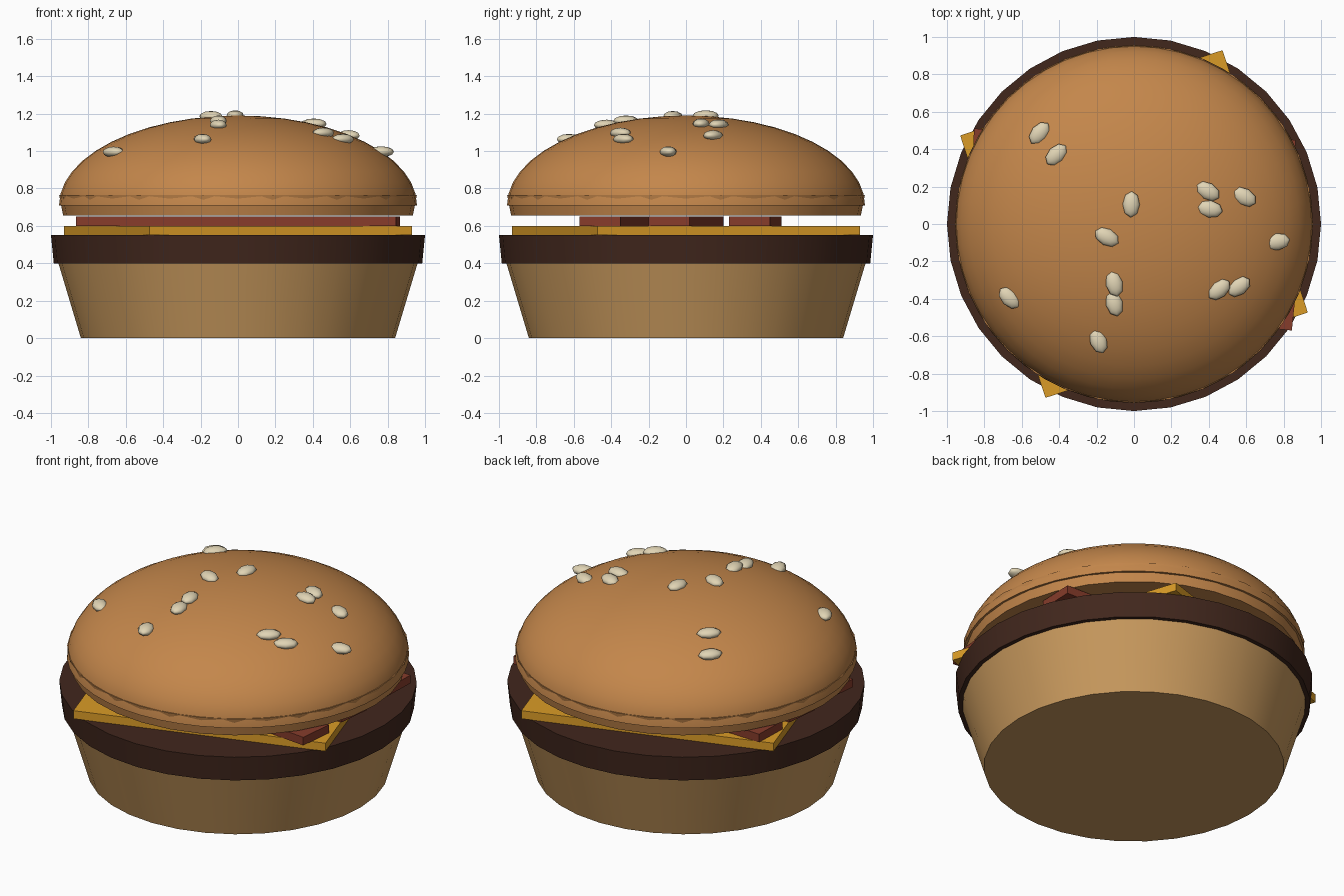
import bpy, bmesh
from math import radians, sqrt

if "Cube" in bpy.data.objects:
    bpy.data.objects.remove(bpy.data.objects["Cube"])

def material(name, rgb):
    m = bpy.data.materials.new(name)
    m.diffuse_color = (*rgb, 1)
    m.use_nodes = True
    m.node_tree.nodes["Principled BSDF"].inputs["Base Color"].default_value = m.diffuse_color
    return m

CRUST = material("crust", (0.55, 0.24, 0.07))
BREAD = material("bread", (0.58, 0.32, 0.11))
MEAT = material("meat", (0.053, 0.02, 0.012))
CHEESE = material("cheese", (0.70, 0.33, 0.02))
BACON = material("bacon", (0.24, 0.045, 0.024))
SEED = material("seed", (0.75, 0.66, 0.46))

def finish(name, mat, smooth=True):
    ob = bpy.context.object
    ob.name = name
    ob.data.materials.append(mat)
    if smooth:
        bpy.ops.object.shade_smooth_by_angle(angle=radians(40))
    return ob

def disc(name, mat, r_low, r_high, z_low, z_high):
    bpy.ops.mesh.primitive_cone_add(vertices=32, radius1=r_low, radius2=r_high,
                                    depth=z_high - z_low, location=(0, 0, (z_low + z_high) / 2))
    return finish(name, mat)

def slab(name, mat, size, location, angle):
    bpy.ops.mesh.primitive_cube_add(size=1, location=location, rotation=(0, 0, radians(angle)))
    bpy.context.object.scale = size
    return finish(name, mat, smooth=False)

# Stacked round layers
disc("bottom_bun", BREAD, 0.84, 0.96, 0.0, 0.40)
disc("patty", MEAT, 0.985, 1.0, 0.40, 0.55)
disc("top_bun_base", CRUST, 0.935, 0.956, 0.655, 0.765)

# Cheese slice with corners poking out
slab("cheese_slice", CHEESE, (1.475, 1.475, 0.05), (0, 0, 0.575), 18)

# Three bacon strips
for i, (y, angle) in enumerate([(-0.37, -6), (0, -6), (0.37, -2)]):
    slab(f"bacon_strip_{i + 1}", BACON, (1.72, 0.22, 0.05), (0, y, 0.625), angle)

# Domed top bun: upper half of a flattened sphere
DOME_R, DOME_H, DOME_Z = 0.957, 0.48, 0.71
bpy.ops.mesh.primitive_uv_sphere_add(segments=48, ring_count=24, radius=1, location=(0, 0, DOME_Z))
dome = bpy.context.object
bm = bmesh.new()
bm.from_mesh(dome.data)
cut = bmesh.ops.bisect_plane(bm, geom=bm.verts[:] + bm.edges[:] + bm.faces[:], dist=1e-4,
                             plane_co=(0, 0, 0), plane_no=(0, 0, 1), clear_inner=True)
bmesh.ops.holes_fill(bm, edges=[e for e in bm.edges if e.is_boundary], sides=0)
bmesh.ops.scale(bm, vec=(DOME_R, DOME_R, DOME_H), verts=bm.verts)
bmesh.ops.recalc_face_normals(bm, faces=bm.faces)
bm.to_mesh(dome.data)
bm.free()
finish("top_bun_dome", CRUST)

# Sesame seeds: x, y, heading in degrees
SEEDS = [(-0.505, 0.485, 50), (-0.415, 0.37, 45), (-0.015, 0.105, 88), (-0.145, -0.07, -28),
         (-0.105, -0.32, 103), (-0.105, -0.425, 103), (-0.19, -0.625, 110), (-0.665, -0.395, 135),
         (0.395, 0.175, 150), (0.405, 0.08, -10), (0.59, 0.145, 150), (0.765, -0.095, 10),
         (0.455, -0.35, 40), (0.56, -0.335, 35)]
for i, (x, y, angle) in enumerate(SEEDS):
    z = DOME_Z + DOME_H * sqrt(1 - (x * x + y * y) / DOME_R ** 2)
    bpy.ops.mesh.primitive_uv_sphere_add(segments=8, ring_count=6, radius=1,
                                         location=(x, y, z + 0.002), rotation=(0, 0, radians(angle)))
    bpy.context.object.scale = (0.07, 0.046, 0.029)
    seed = finish(f"sesame_seed_{i + 1}", SEED, smooth=False)
    seed.data.polygons.foreach_set("use_smooth", [True] * len(seed.data.polygons))
